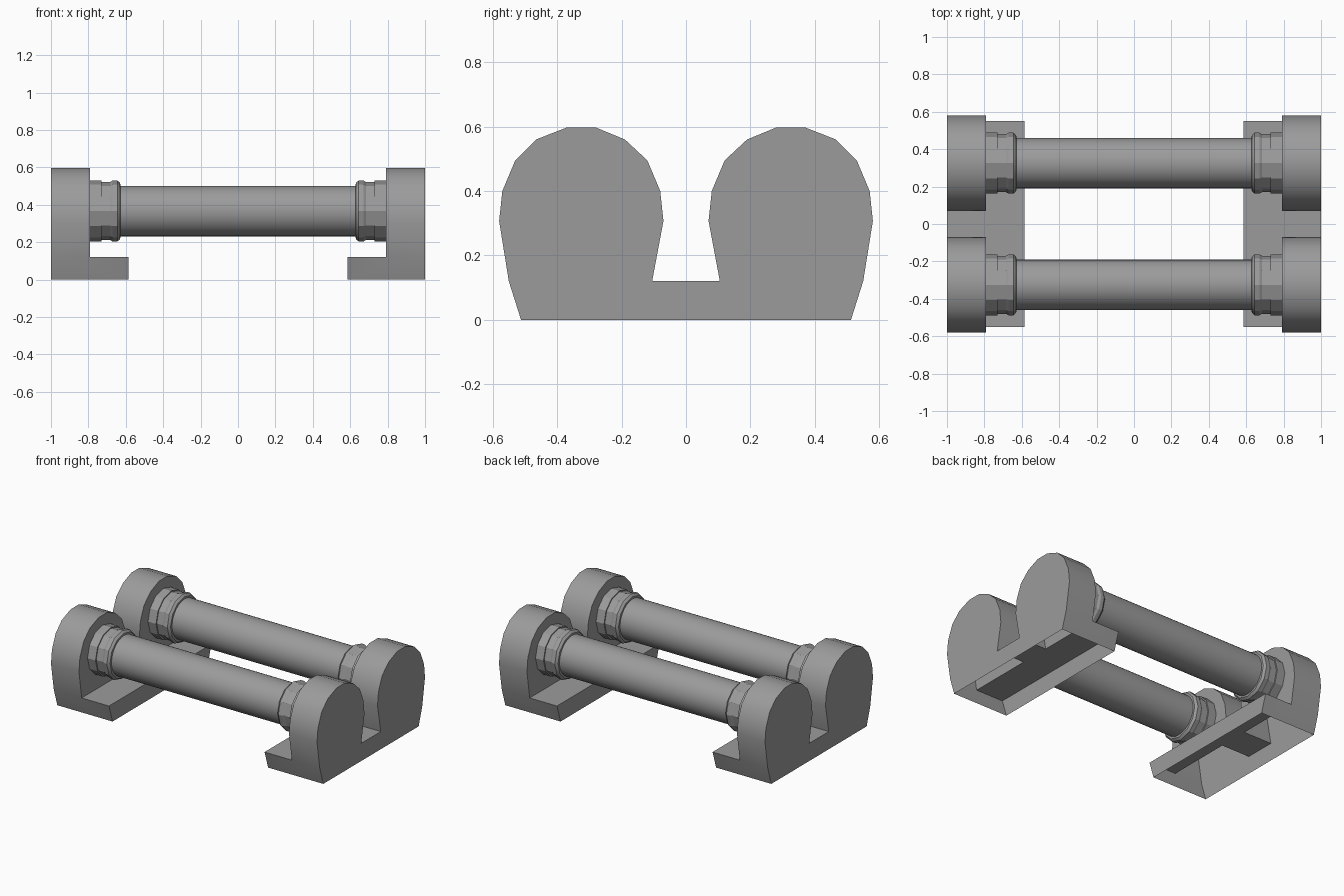
import bpy, bmesh, math

cube = bpy.data.objects.get("Cube")
if cube:
    bpy.data.objects.remove(cube)

grey = bpy.data.materials.new("plain_grey")
grey.use_nodes = True
COLOUR = (0.33, 0.33, 0.33, 1)
grey.diffuse_color = COLOUR
grey.node_tree.nodes["Principled BSDF"].inputs["Base Color"].default_value = COLOUR

OUT, IN, TIP = 1.0, 0.79, 0.585     # cheek outer, cheek inner, foot end along x
FOOT = 0.12                         # foot height
AXIS_Y, AXIS_Z = 0.325, 0.367       # bar centre line


def finish(name, bm, angle):
    bmesh.ops.remove_doubles(bm, verts=bm.verts, dist=0.0005)
    mesh = bpy.data.meshes.new(name)
    bm.to_mesh(mesh)
    bm.free()
    mesh.materials.append(grey)
    ob = bpy.data.objects.new(name, mesh)
    bpy.context.collection.objects.link(ob)
    bpy.ops.object.select_all(action="DESELECT")
    ob.select_set(True)
    bpy.context.view_layer.objects.active = ob
    bpy.ops.object.shade_smooth_by_angle(angle=math.radians(angle))
    return ob


def lathe(name, profile, sides, y, angle):
    """Sweep (x, radius) points around the bar centre line."""
    bm = bmesh.new()
    rings = []
    for x, r in profile:
        turns = [2 * math.pi * k / sides for k in range(sides)]
        rings.append([bm.verts.new((x, y + r * math.cos(t), AXIS_Z + r * math.sin(t)))
                      for t in turns])
    for a, b in zip(rings, rings[1:]):
        for k in range(sides):
            j = (k + 1) % sides
            bm.faces.new((a[k], a[j], b[j], b[k]))
    bmesh.ops.recalc_face_normals(bm, faces=bm.faces)
    # Point the normals away from the centre line
    face = max(bm.faces, key=lambda f: f.calc_center_median().z)
    if face.normal.z < 0:
        bmesh.ops.reverse_faces(bm, faces=bm.faces)
    return finish(name, bm, angle)


# Rounded lobe outline in (y, z), from the outer foot corner round to the gap
LOBE = [(0.55, FOOT), (0.58, 0.307), (0.57, 0.4), (0.53, 0.495), (0.465, 0.56),
        (0.37, 0.597), (0.28, 0.597), (0.19, 0.56), (0.12, 0.495), (0.08, 0.4),
        (0.07, 0.307), (0.105, FOOT)]
BASE = (0.512, 0)


def end_support(name, side):
    """Hollow end piece, open underneath: two lobes on a foot."""
    bm = bmesh.new()

    def face(points):
        bm.faces.new([bm.verts.new((side * x, y, z)) for x, y, z in points])

    right = [BASE] + LOBE
    left = [(-y, z) for y, z in reversed(right)]
    face([(OUT, y, z) for y, z in right + left])
    for m in (1, -1):
        # Lobe walls and inner face
        for (ya, za), (yb, zb) in zip(LOBE, LOBE[1:]):
            face([(OUT, m * ya, za), (IN, m * ya, za), (IN, m * yb, zb), (OUT, m * yb, zb)])
        face([(IN, m * y, z) for y, z in LOBE])
        # Sloping foot side
        (y0, z0), (y1, z1) = BASE, LOBE[0]
        face([(OUT, m * y0, z0), (TIP, m * y0, z0), (TIP, m * y1, z1),
              (IN, m * y1, z1), (OUT, m * y1, z1)])
    # Foot end, foot top and floor of the gap
    y0, y1, gap = BASE[0], LOBE[0][0], LOBE[-1][0]
    face([(TIP, -y0, 0), (TIP, y0, 0), (TIP, y1, FOOT), (TIP, -y1, FOOT)])
    face([(TIP, -y1, FOOT), (TIP, y1, FOOT), (IN, y1, FOOT), (IN, gap, FOOT),
          (IN, -gap, FOOT), (IN, -y1, FOOT)])
    face([(IN, -gap, FOOT), (IN, gap, FOOT), (OUT, gap, FOOT), (OUT, -gap, FOOT)])
    bmesh.ops.remove_doubles(bm, verts=bm.verts, dist=0.0005)
    bmesh.ops.recalc_face_normals(bm, faces=bm.faces)
    return finish(name, bm, 32)


for label, side in (("left", 1), ("right", -1)):
    end_support(label + "_support", side)

for label, y in (("front", -AXIS_Y), ("back", AXIS_Y)):
    lathe(label + "_bar", [(-0.66, 0.135), (0.66, 0.135)], 32, y, 30)
    for end, s in (("left", 1), ("right", -1)):
        # Collar against the support, with a groove and a rounded ring
        collar = [(IN, 0.163), (0.73, 0.163), (0.73, 0.155), (0.68, 0.155)]
        ring = [(0.685, 0.13), (0.685, 0.155), (0.67, 0.163), (0.645, 0.163),
                (0.63, 0.15), (0.628, 0.13)]
        for part, profile in (("collar", collar), ("ring", ring)):
            lathe(f"{label}_{end}_{part}", [(s * x, r) for x, r in profile], 12, y, 25)
